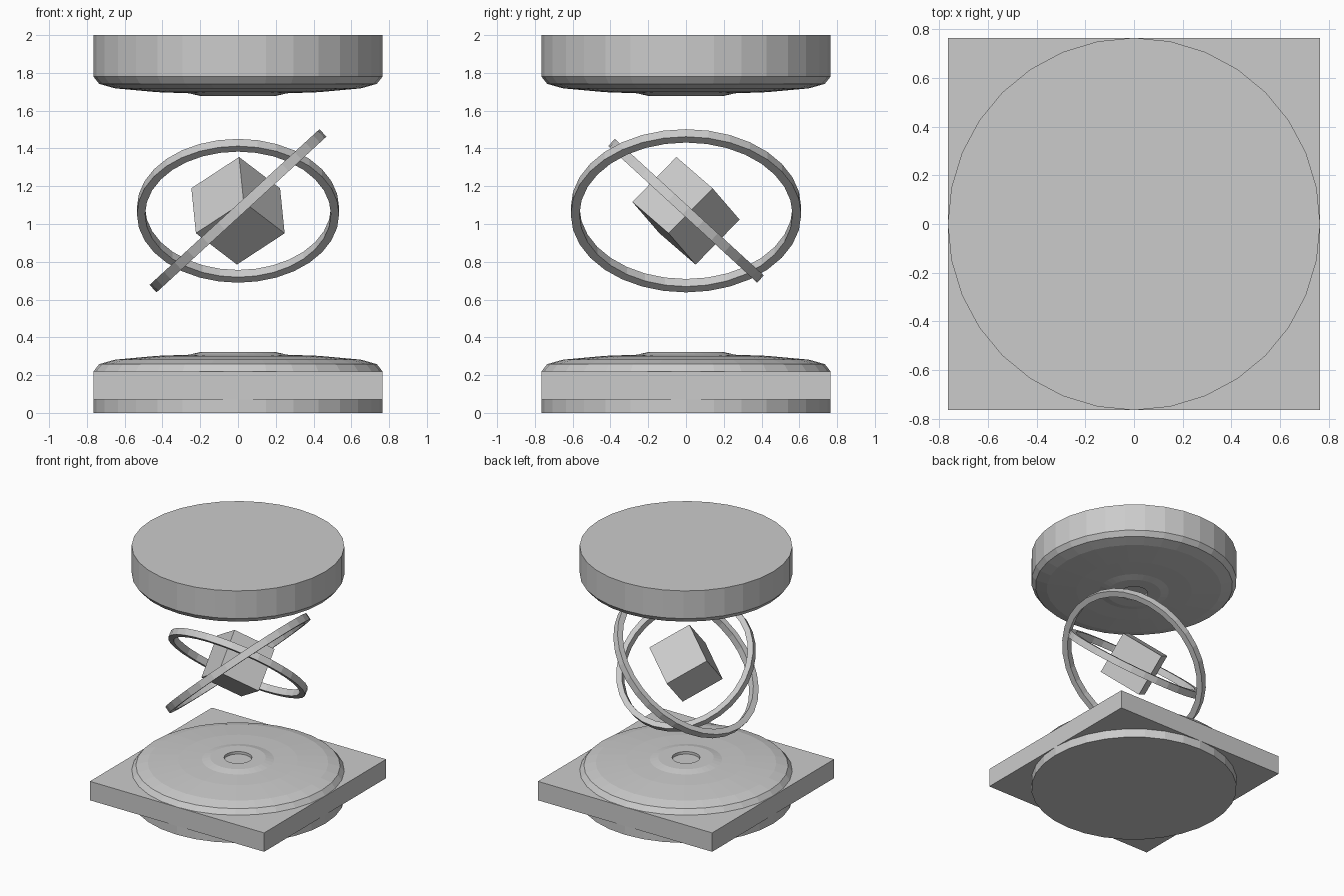
import bpy, bmesh
from math import radians, sin, cos, tau
from mathutils import Matrix, Vector

cube = bpy.data.objects.get("Cube")
if cube:
    bpy.data.objects.remove(cube)

grey = bpy.data.materials.new("light_grey")
grey.use_nodes = True
grey.diffuse_color = (0.6, 0.6, 0.6, 1)
grey.node_tree.nodes["Principled BSDF"].inputs["Base Color"].default_value = (0.6, 0.6, 0.6, 1)

SIDES = 32
RADIUS = 0.765
CENTRE = Vector((0, 0, 1.07))


def finish(name, bm, matrix=Matrix()):
    bmesh.ops.recalc_face_normals(bm, faces=bm.faces)
    mesh = bpy.data.meshes.new(name)
    bm.to_mesh(mesh)
    bm.free()
    mesh.materials.append(grey)
    obj = bpy.data.objects.new(name, mesh)
    obj.matrix_world = matrix
    bpy.context.collection.objects.link(obj)
    return obj


def lathe(name, profile, closed=False, matrix=Matrix()):
    """Turn (radius, z) points around z; open profiles get flat end caps."""
    bm = bmesh.new()
    loops = [[bm.verts.new((r * cos(tau * i / SIDES), r * sin(tau * i / SIDES), z))
              for i in range(SIDES)] for r, z in profile]
    pairs = list(zip(loops, loops[1:]))
    if closed:
        pairs.append((loops[-1], loops[0]))
    else:
        bm.faces.new(loops[0])
        bm.faces.new(loops[-1])
    for low, high in pairs:
        for i in range(SIDES):
            j = (i + 1) % SIDES
            bm.faces.new((low[i], low[j], high[j], high[i]))
    return finish(name, bm, matrix)


def box(name, size, matrix):
    bm = bmesh.new()
    bmesh.ops.create_cube(bm, size=1)
    bmesh.ops.scale(bm, vec=size, verts=bm.verts)
    return finish(name, bm, matrix)


def ring(name, outer, inner, half, axis, degrees):
    profile = [(outer, -half), (outer, half), (inner, half), (inner, -half)]
    lathe(name, profile, True,
          Matrix.Translation(CENTRE) @ Matrix.Rotation(radians(degrees), 4, axis))


# Domed discs: the upper one is the lower one flipped over
dome = [(RADIUS, 0), (RADIUS, 0.22), (0.735, 0.258), (0.65, 0.282), (0.43, 0.302),
        (0.26, 0.308), (0.2, 0.322), (0.1, 0.322), (0.1, 0.302)]
lathe("lower_disc", dome)
lathe("upper_disc", [(r, 2 - z) for r, z in dome])

# Square plate around the lower disc
box("base_plate", (2 * RADIUS, 2 * RADIUS, 0.15), Matrix.Translation((0, 0, 0.145)))

# Tilted rings
ring("inner_ring", 0.535, 0.492, 0.026, 'X', -42.5)
ring("outer_ring", 0.61, 0.564, 0.027, 'Y', -42.5)

# Floating cube, tilted in all directions
up = Vector((-0.012, 0.1165, 0.119)).normalized()
side = Vector((0.1255, -0.069, 0.0845))
side = (side - up * side.dot(up)).normalized()
turn = Matrix((side, up.cross(side), up)).transposed().to_4x4()
box("core_cube", (0.334, 0.334, 0.334), Matrix.Translation(CENTRE) @ turn)
